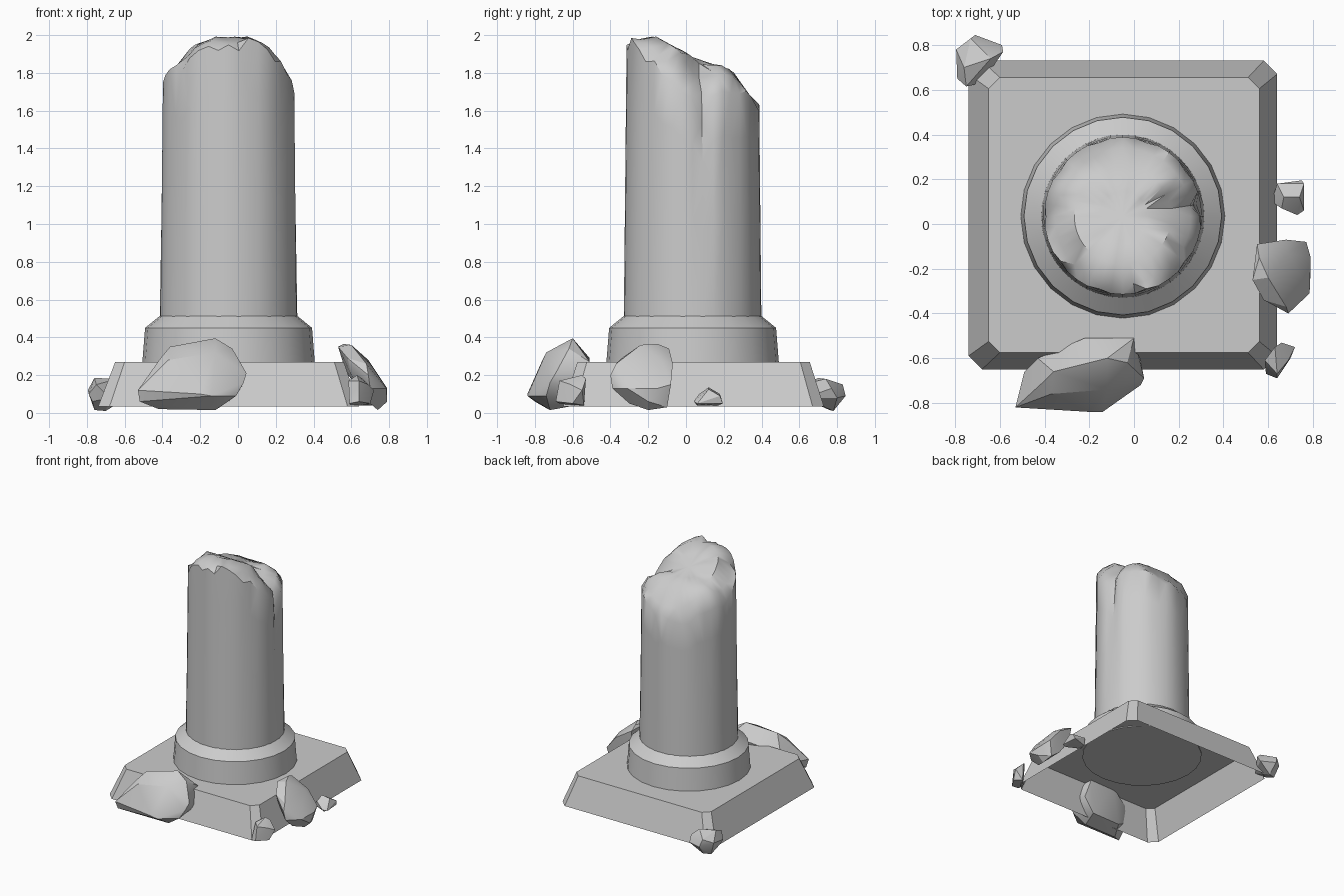
import bpy, bmesh, math, random
from mathutils import Vector

random.seed(4)
stone = bpy.data.materials.new("grey stone")
stone.diffuse_color = (0.6, 0.6, 0.6, 1)
CX, CY = -0.05, 0.035


def finish(name, bm, angle=30):
    bmesh.ops.recalc_face_normals(bm, faces=bm.faces)
    me = bpy.data.meshes.new(name)
    bm.to_mesh(me)
    bm.free()
    me.materials.append(stone)
    ob = bpy.data.objects.new(name, me)
    bpy.context.collection.objects.link(ob)
    bpy.ops.object.select_all(action='DESELECT')
    ob.select_set(True)
    bpy.context.view_layer.objects.active = ob
    bpy.ops.object.shade_smooth_by_angle(angle=math.radians(angle))
    return ob


def bridge(bm, a, b):
    n = len(a)
    for i in range(n):
        bm.faces.new((a[i], a[(i + 1) % n], b[(i + 1) % n], b[i]))


def interp(t, pts):
    for (a, u), (b, v) in zip(pts, pts[1:]):
        if t <= b:
            return u + (v - u) * max(0, (t - a) / (b - a))
    return pts[-1][1]


# Plinth: tapered square block with clipped corners, hollow underneath
def octagon(bm, x0, x1, y0, y1, c, z):
    pts = [(x0 + c, y0), (x1 - c, y0), (x1, y0 + c), (x1, y1 - c),
           (x1 - c, y1), (x0 + c, y1), (x0, y1 - c), (x0, y0 + c)]
    return [bm.verts.new((x, y, z)) for x, y in pts]


bm = bmesh.new()
low = octagon(bm, -0.74, 0.64, -0.65, 0.73, 0.06, 0.035)
top = octagon(bm, -0.65, 0.56, -0.575, 0.655, 0.05, 0.27)
bridge(bm, low, top)
bm.faces.new(top)
finish("plinth", bm, 20)

# Round base with sloping shoulder
bm = bmesh.new()
rings = []
for r, z in ((0.457, 0.262), (0.442, 0.45), (0.362, 0.515)):
    rings.append([bm.verts.new((CX + r * math.cos(k * math.tau / 24),
                                CY + r * math.sin(k * math.tau / 24), z)) for k in range(24)])
for a, b in zip(rings, rings[1:]):
    bridge(bm, a, b)
bm.faces.new(rings[0])
finish("round_base", bm)

# Broken shaft: jagged rim height by angle, sloping fracture surface inside
RIM = [1.62, 1.74, 1.74, 1.68, 1.63, 1.64, 1.62, 1.62, 1.64, 1.68,
       1.72, 1.78, 1.82, 1.88, 1.95, 1.96, 1.96, 1.93, 1.84, 1.74]
ACROSS = [(-0.39, 1.70), (-0.35, 1.83), (-0.30, 1.86), (-0.25, 1.95), (-0.1, 2.0),
          (0.1, 1.99), (0.17, 1.96), (0.2, 1.9), (0.28, 1.84), (0.3, 1.74)]
ALONG = [(-0.32, 1.97), (-0.16, 2.0), (-0.1, 1.96), (0, 1.91), (0.08, 1.85),
         (0.17, 1.85), (0.25, 1.81), (0.39, 1.64)]
N = 40


def fracture(x, y):
    hollow = 0.13 * max(0, 1 - math.hypot(x - 0.22, y - 0.07) / 0.14)
    return min(interp(x, ACROSS), interp(y, ALONG)) - hollow


bm = bmesh.new()
rim_z = []
for k in range(N):
    z = RIM[k // 2] if k % 2 == 0 else (RIM[k // 2] + RIM[(k // 2 + 1) % 20]) / 2
    rim_z.append(z + random.uniform(-0.05, 0.03))
rim_z[0], rim_z[1], rim_z[2] = 1.66, 1.53, 1.68   # deep notch on the right side
levels = []
for t in (0, 0.45, 0.8, 1):
    ring = []
    for k in range(N):
        a = k * math.tau / N
        z = 0.51 + (rim_z[k] - 0.51) * t
        r = 0.364 - 0.014 * (z - 0.51) / 1.4
        if k % 4 == 0:                      # faint worn flutes
            r -= 0.008 * t
        if k == 1:
            r -= 0.035 * t * t
        ring.append(bm.verts.new((CX + r * math.cos(a), CY + r * math.sin(a), z)))
    levels.append(ring)
for f in (0.87, 0.62, 0.32):
    ring = []
    for k in range(N):
        a = k * math.tau / N
        r = 0.35 * f
        x, y = CX + r * math.cos(a), CY + r * math.sin(a)
        z = fracture(x, y) + random.uniform(-0.008, 0.0)
        if f > 0.8:                         # chipped edge just inside the rim
            z = 0.75 * z + 0.25 * rim_z[k]
        ring.append(bm.verts.new((x, y, z)))
    levels.append(ring)
for a, b in zip(levels, levels[1:]):
    bridge(bm, a, b)
centre = bm.verts.new((CX, CY, fracture(CX, CY)))
for k in range(N):
    bm.faces.new((levels[-1][k], levels[-1][(k + 1) % N], centre))
bmesh.ops.triangulate(bm, faces=[f for f in bm.faces if len(f.verts) == 4 and
                                 min(v.co.z for v in f.verts) > 1.3])
finish("broken_shaft", bm, 40)


# Fallen rocks: hulls around a few corner points
def rock(name, pts, angle=28):
    bm = bmesh.new()
    for p in pts:
        bm.verts.new(p)
    res = bmesh.ops.convex_hull(bm, input=bm.verts)
    junk = [v for v in res["geom_interior"] if isinstance(v, bmesh.types.BMVert)]
    bmesh.ops.delete(bm, geom=junk, context='VERTS')
    finish(name, bm, angle)


rock("front_boulder", [
    (-0.53, -0.82, 0.12), (-0.52, -0.80, 0.06), (-0.14, -0.84, 0.09), (-0.20, -0.84, 0.10),
    (-0.42, -0.73, 0.02), (-0.12, -0.72, 0.015), (-0.01, -0.74, 0.09), (0.045, -0.69, 0.21),
    (0.03, -0.72, 0.16), (-0.03, -0.62, 0.34), (-0.12, -0.60, 0.395), (-0.36, -0.66, 0.35),
    (-0.41, -0.71, 0.29), (-0.49, -0.66, 0.14), (-0.43, -0.60, 0.22), (-0.22, -0.51, 0.29),
    (0.0, -0.51, 0.27), (0.02, -0.56, 0.14), (-0.35, -0.60, 0.05), (-0.08, -0.58, 0.04),
    (-0.12, -0.74, 0.32), (-0.37, -0.76, 0.28)])
rock("right_boulder", [
    (0.53, -0.25, 0.35), (0.55, -0.09, 0.34), (0.56, -0.15, 0.365), (0.60, -0.24, 0.36),
    (0.58, -0.34, 0.29), (0.69, -0.40, 0.20), (0.68, -0.37, 0.26), (0.70, -0.39, 0.13),
    (0.68, -0.07, 0.26), (0.77, -0.08, 0.15), (0.79, -0.15, 0.13), (0.785, -0.31, 0.13),
    (0.79, -0.20, 0.06), (0.74, -0.20, 0.015), (0.74, -0.10, 0.03), (0.70, -0.30, 0.05),
    (0.66, -0.10, 0.09), (0.60, -0.33, 0.20), (0.57, -0.10, 0.22), (0.69, -0.13, 0.28)])
rock("right_pebble", [
    (0.615, 0.10, 0.05), (0.64, 0.18, 0.10), (0.75, 0.195, 0.05), (0.76, 0.18, 0.09),
    (0.76, 0.06, 0.05), (0.73, 0.04, 0.06), (0.66, 0.07, 0.10), (0.67, 0.12, 0.135),
    (0.74, 0.12, 0.125), (0.64, 0.17, 0.04), (0.73, 0.06, 0.04)])
rock("front_right_stone", [
    (0.59, -0.67, 0.05), (0.585, -0.61, 0.17), (0.64, -0.69, 0.06), (0.64, -0.67, 0.17),
    (0.63, -0.55, 0.20), (0.66, -0.53, 0.18), (0.72, -0.55, 0.12), (0.70, -0.60, 0.05),
    (0.66, -0.54, 0.04), (0.60, -0.60, 0.04), (0.69, -0.61, 0.15)])
rock("back_left_stone", [
    (-0.795, 0.78, 0.12), (-0.79, 0.65, 0.10), (-0.75, 0.615, 0.15), (-0.68, 0.63, 0.08),
    (-0.585, 0.77, 0.13), (-0.59, 0.80, 0.08), (-0.71, 0.845, 0.09), (-0.73, 0.83, 0.15),
    (-0.76, 0.70, 0.185), (-0.64, 0.74, 0.18), (-0.70, 0.78, 0.01), (-0.76, 0.76, 0.015),
    (-0.77, 0.66, 0.06)])
